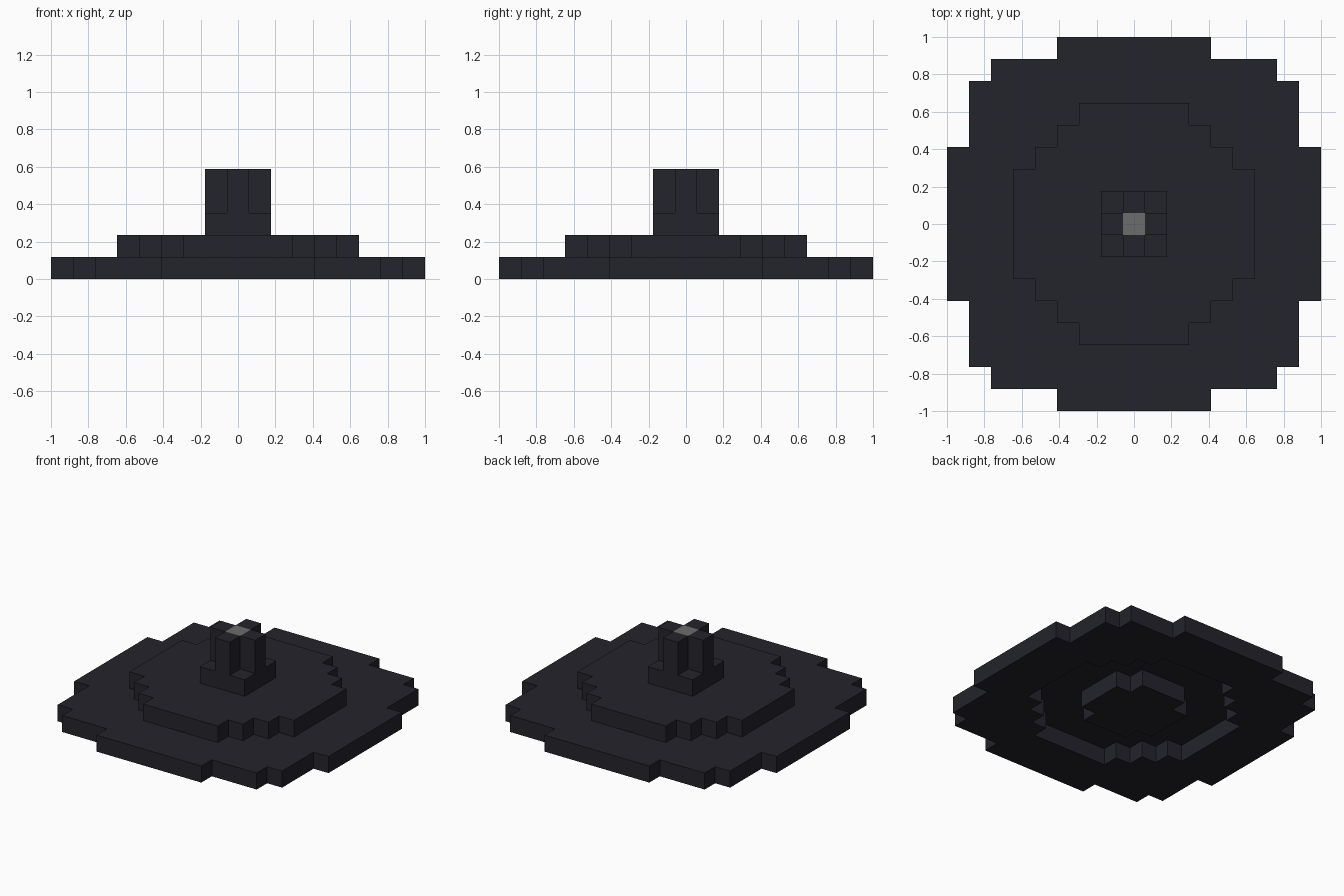
import bpy
import bmesh
from mathutils import Vector

if "Cube" in bpy.data.objects:
    bpy.data.objects.remove(bpy.data.objects["Cube"], do_unlink=True)

UNIT = 2 / 17  # one block; the base is 17 blocks wide


def make_material(name, colour):
    mat = bpy.data.materials.new(name)
    mat.use_nodes = True
    mat.diffuse_color = colour
    mat.node_tree.nodes["Principled BSDF"].inputs["Base Color"].default_value = colour
    return mat


DARK = make_material("dark slate", (0.017, 0.017, 0.025, 1))
GREY = make_material("mid grey", (0.15, 0.15, 0.15, 1))


def finish(bm, name, *materials):
    bmesh.ops.recalc_face_normals(bm, faces=bm.faces)
    mesh = bpy.data.meshes.new(name)
    bm.to_mesh(mesh)
    bm.free()
    for mat in materials:
        mesh.materials.append(mat)
    obj = bpy.data.objects.new(name, mesh)
    bpy.context.collection.objects.link(obj)
    return obj


def stepped_outline(corners):
    """Blocky round outline from the outer corners of one quarter."""
    quarter = [corners[0]]
    for before, after in zip(corners, corners[1:]):
        quarter += [(after[0], before[1]), after]
    points = []
    for _ in range(4):
        points += quarter
        quarter = [(-y, x) for x, y in quarter]
    return points


def slab(name, level, outer, hole=None):
    """One-block-thick layer, optionally with a hole through it."""
    bm = bmesh.new()
    z = level * UNIT
    for corners in filter(None, (outer, hole)):
        verts = [bm.verts.new((x * UNIT, y * UNIT, z)) for x, y in stepped_outline(corners)]
        for a, b in zip(verts, verts[1:] + verts[:1]):
            bm.edges.new((a, b))
    bmesh.ops.triangle_fill(bm, edges=bm.edges[:], use_beauty=True, normal=(0, 0, 1))
    top = bmesh.ops.extrude_face_region(bm, geom=bm.faces[:], use_keep_orig=True)
    moved = [v for v in top["geom"] if isinstance(v, bmesh.types.BMVert)]
    bmesh.ops.translate(bm, verts=moved, vec=(0, 0, UNIT))
    bmesh.ops.dissolve_limit(bm, angle_limit=0.01, verts=bm.verts[:], edges=bm.edges[:])
    return finish(bm, name, DARK)


WIDE = [(8.5, 3.5), (7.5, 6.5), (6.5, 7.5), (3.5, 8.5)]
MIDDLE = [(5.5, 2.5), (4.5, 3.5), (3.5, 4.5), (2.5, 5.5)]
SMALL = [(2.5, 1.5), (1.5, 2.5)]

# Base: a ring around a small central foot, with the second tier bridging both
slab("base_ring", 0, WIDE, MIDDLE)
slab("base_foot", 0, SMALL)
slab("middle_tier", 1, MIDDLE)
slab("post_block", 2, [(1.5, 1.5)])

# Post: a two-block core with an arm pulled out of each side, grey on the core's top
bm = bmesh.new()
bmesh.ops.create_cube(bm, size=UNIT)
bmesh.ops.scale(bm, vec=(1, 1, 2), verts=bm.verts)
bmesh.ops.translate(bm, vec=(0, 0, 4 * UNIT), verts=bm.verts)
core_top = max(bm.faces, key=lambda f: f.calc_center_median().z)
core_top.material_index = 1
sides = [f for f in bm.faces if abs(f.normal.z) < 0.5]
for face in bmesh.ops.extrude_discrete_faces(bm, faces=sides)["faces"]:
    centre = face.calc_center_median()
    outward = Vector((centre.x, centre.y, 0)).normalized()
    bmesh.ops.translate(bm, vec=outward * UNIT, verts=face.verts)
finish(bm, "cross_post", DARK, GREY)
